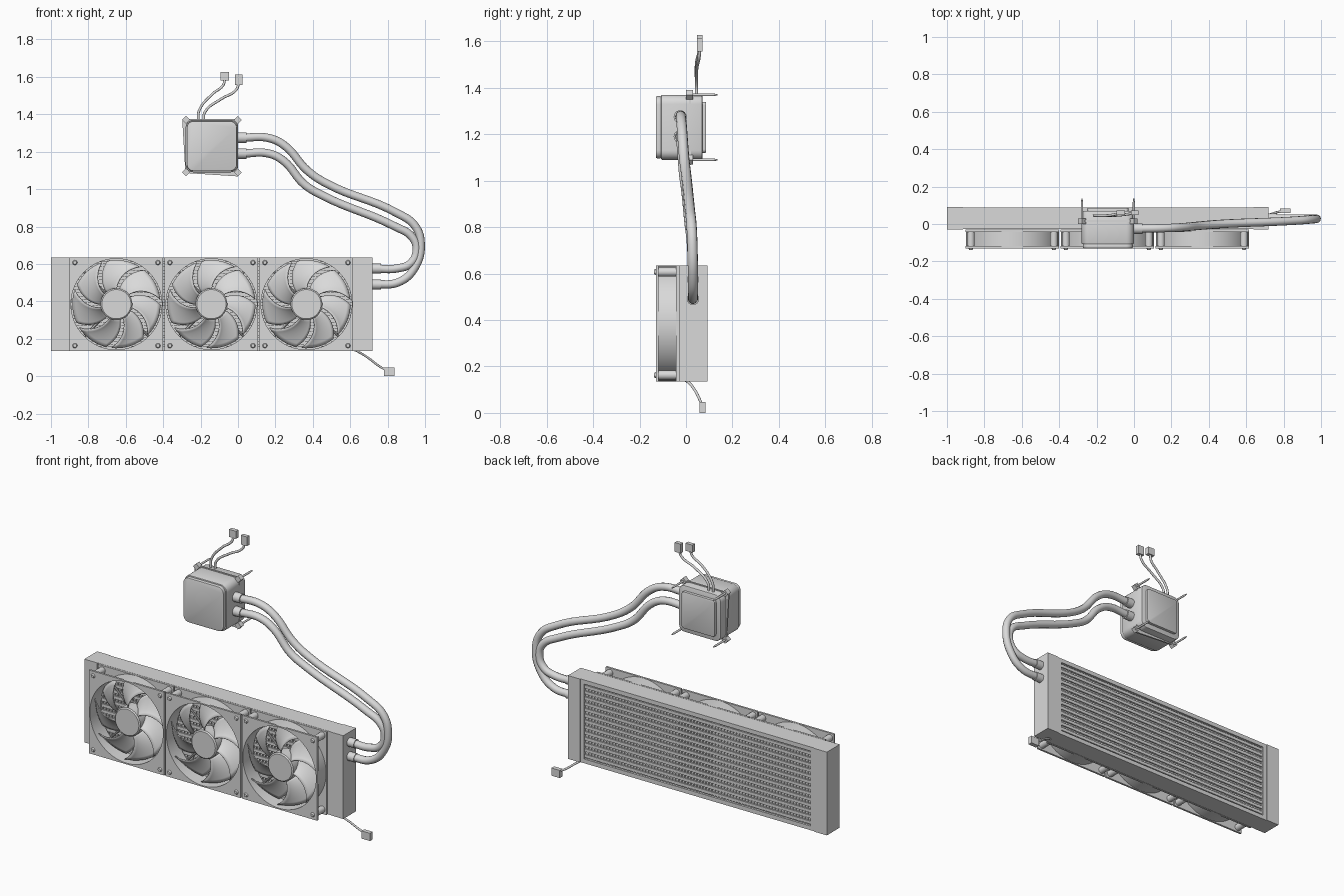
import bpy, bmesh, math
from mathutils import Vector

cube = bpy.data.objects.get("Cube")
if cube:
    bpy.data.objects.remove(cube, do_unlink=True)

grey = bpy.data.materials.new("plain_grey")
grey.use_nodes = True
COLOUR = (0.7, 0.7, 0.7, 1)
grey.diffuse_color = COLOUR
grey.node_tree.nodes["Principled BSDF"].inputs["Base Color"].default_value = COLOUR


def finish(name, bm, smooth=True, recalc=True):
    if recalc:
        bmesh.ops.recalc_face_normals(bm, faces=bm.faces)
    mesh = bpy.data.meshes.new(name)
    bm.to_mesh(mesh)
    bm.free()
    mesh.materials.append(grey)
    obj = bpy.data.objects.new(name, mesh)
    bpy.context.collection.objects.link(obj)
    if smooth:
        bpy.ops.object.select_all(action='DESELECT')
        obj.select_set(True)
        bpy.context.view_layer.objects.active = obj
        bpy.ops.object.shade_smooth_by_angle(angle=math.radians(35))
    return obj


def add_box(bm, x, y, z):
    """Box from three (low, high) ranges."""
    verts = bmesh.ops.create_cube(bm, size=1)["verts"]
    for v in verts:
        v.co = Vector([(a + b) / 2 + c * (b - a) for c, (a, b) in zip(v.co, (x, y, z))])
    return verts


def box(name, x, y, z):
    bm = bmesh.new()
    add_box(bm, x, y, z)
    return finish(name, bm, False)


def add_cyl(bm, start, end, r, sides=24, r2=None):
    a, b = Vector(start), Vector(end)
    axis = b - a
    m = axis.to_track_quat('Z', 'Y').to_matrix().to_4x4()
    m.translation = (a + b) / 2
    bmesh.ops.create_cone(bm, cap_ends=True, segments=sides, radius1=r,
                          radius2=r if r2 is None else r2, depth=axis.length, matrix=m)


def rounded_block(name, x, y, z, radius, edge):
    """Block with rounded corners seen from the front and softened rims."""
    bm = bmesh.new()
    add_box(bm, x, y, z)
    along = [e for e in bm.edges if abs(e.verts[0].co.y - e.verts[1].co.y) > 1e-4]
    bmesh.ops.bevel(bm, geom=along, offset=radius, segments=6, profile=0.5, affect='EDGES')
    rims = [e for e in bm.edges if abs(e.verts[0].co.y - e.verts[1].co.y) < 1e-4]
    bmesh.ops.bevel(bm, geom=rims, offset=edge, segments=2, profile=0.5, affect='EDGES')
    return finish(name, bm)


def tube(name, points, r, resolution=8):
    curve = bpy.data.curves.new(name, 'CURVE')
    curve.dimensions = '3D'
    curve.bevel_depth = r
    curve.bevel_resolution = 4
    curve.resolution_u = resolution
    curve.use_fill_caps = True
    spline = curve.splines.new('BEZIER')
    spline.bezier_points.add(len(points) - 1)
    for bp, p in zip(spline.bezier_points, points):
        bp.co = p
        bp.handle_left_type = bp.handle_right_type = 'AUTO'
    curve.materials.append(grey)
    obj = bpy.data.objects.new(name, curve)
    bpy.context.collection.objects.link(obj)
    bpy.ops.object.select_all(action='DESELECT')
    obj.select_set(True)
    bpy.context.view_layer.objects.active = obj
    bpy.ops.object.convert(target='MESH')
    bpy.ops.object.shade_smooth_by_angle(angle=math.radians(35))


# Radiator: end tanks, rails, recessed core with flat tubes and fins
Z0, Z1 = 0.135, 0.635
box("radiator_tank_right", (-1, -0.915), (-0.03, 0.092), (Z0, Z1))
box("radiator_tank_left", (0.64, 0.72), (-0.03, 0.092), (Z0, Z1))
box("radiator_rail_bottom", (-0.915, 0.64), (-0.028, 0.088), (Z0, Z0 + 0.025))
box("radiator_rail_top", (-0.915, 0.64), (-0.028, 0.088), (Z1 - 0.025, Z1))
for side, x in (("right", -0.915), ("left", 0.615)):
    box("radiator_cheek_" + side, (x, x + 0.025), (-0.028, 0.088), (Z0, Z1))
box("radiator_core", (-0.9, 0.63), (-0.012, 0.074), (Z0 + 0.01, Z1 - 0.01))
bm = bmesh.new()
ROWS = 13
for i in range(ROWS):
    z = Z0 + 0.025 + 0.45 * (i + 0.5) / ROWS
    add_box(bm, (-0.895, 0.62), (-0.022, 0.083), (z - 0.009, z + 0.009))
finish("radiator_tubes", bm, False)
bm = bmesh.new()
for i in range(75):
    x = -0.885 + i * 0.02
    add_box(bm, (x - 0.002, x + 0.002), (-0.019, 0.08), (Z0 + 0.02, Z1 - 0.02))
finish("radiator_fins", bm, False)


# Fans
FAN_Z, HALF, HOLE, SEG = 0.385, 0.25, 0.243, 64
FRONT, BACK = -0.13, -0.03


def add_ring(bm, cx, y0, y1, inner, square):
    """Ring with a round hole; the outside is square or round."""
    loops = []
    for k in range(SEG):
        a = 2 * math.pi * k / SEG
        c, s = math.cos(a), math.sin(a)
        out = HALF / max(abs(c), abs(s)) if square else inner + 0.006
        loops.append([bm.verts.new((cx + r * c, y, FAN_Z + r * s))
                      for r, y in ((inner, y0), (out, y0), (out, y1), (inner, y1))])
    for k in range(SEG):
        p, q = loops[k], loops[(k + 1) % SEG]
        for j in range(4):
            n = (j + 1) % 4
            bm.faces.new((p[j], p[n], q[n], q[j]))


def add_blade(bm, cx, base, nr=8, nt=8):
    rows = []
    for i in range(nr + 1):
        u = i / nr
        r = 0.075 + 0.16 * u
        row = []
        for j in range(nt + 1):
            t = j / nt
            a = base - math.radians(32) * u ** 1.4 + math.radians(40 + 4 * u) * t
            y = -0.118 + 0.064 * t ** 0.8 + 0.008 * u * (1 - t)
            row.append(bm.verts.new((cx + r * math.cos(a), y, FAN_Z + r * math.sin(a))))
        rows.append(row)
    for i in range(nr):
        for j in range(nt):
            bm.faces.new((rows[i][j], rows[i + 1][j], rows[i + 1][j + 1], rows[i][j + 1]))


for label, cx in (("right", -0.65), ("middle", -0.142), ("left", 0.366)):
    bm = bmesh.new()
    add_ring(bm, cx, FRONT, FRONT + 0.012, HOLE, True)
    add_ring(bm, cx, BACK - 0.012, BACK, HOLE, True)
    add_ring(bm, cx, FRONT + 0.002, BACK - 0.002, HOLE, False)
    finish("fan_frame_" + label, bm)

    bm = bmesh.new()
    for sx in (-1, 1):
        for sz in (-1, 1):
            x, z = cx + sx * 0.222, FAN_Z + sz * 0.222
            add_cyl(bm, (x, FRONT + 0.01, z), (x, BACK - 0.01, z), 0.02)
            add_cyl(bm, (x, FRONT, z), (x, FRONT - 0.008, z), 0.013, 16, 0.009)
    finish("fan_posts_and_screws_" + label, bm)

    bm = bmesh.new()
    add_cyl(bm, (cx, -0.045, FAN_Z), (cx, -0.118, FAN_Z), 0.085, 48)
    add_cyl(bm, (cx, -0.118, FAN_Z), (cx, -0.124, FAN_Z), 0.085, 48, 0.078)
    finish("fan_hub_" + label, bm)

    bm = bmesh.new()
    for k in range(7):
        add_blade(bm, cx, math.radians(90) + 2 * math.pi * k / 7)
    blades = finish("fan_blades_" + label, bm)
    solid = blades.modifiers.new("thickness", 'SOLIDIFY')
    solid.thickness = 0.005
    solid.offset = 0

    bm = bmesh.new()
    for k in range(4):
        a = math.radians(45 + 90 * k)
        c, s = math.cos(a), math.sin(a)
        add_cyl(bm, (cx + 0.06 * c, -0.038, FAN_Z + 0.06 * s),
                (cx + 0.245 * c, -0.038, FAN_Z + 0.245 * s), 0.006, 8)
    finish("fan_struts_" + label, bm)

# Pump block
PX0, PX1, PZ0, PZ1 = -0.28, 0.0, 1.09, 1.37
rounded_block("pump_body", (PX0, PX1), (-0.108, 0.07), (PZ0, PZ1), 0.04, 0.006)
rounded_block("pump_front_cap", (PX0 + 0.006, PX1 - 0.006), (-0.13, -0.105),
              (PZ0 + 0.006, PZ1 - 0.006), 0.036, 0.006)
rounded_block("pump_cold_plate", (PX0 + 0.03, PX1 - 0.03), (0.06, 0.086),
              (PZ0 + 0.03, PZ1 - 0.03), 0.015, 0.003)

# Mounting bracket around the pump, with corner nuts and pins
bm = bmesh.new()
outline = [(-0.298, 1.372), (-0.282, 1.1), (-0.262, 1.085), (0.0, 1.068),
           (0.015, 1.085), (0.0, 1.11), (0.0, 1.36), (-0.02, 1.374), (-0.26, 1.374)]
face = bm.faces.new([bm.verts.new((x, 0.012, z)) for x, z in outline])
pushed = bmesh.ops.extrude_face_region(bm, geom=[face])["geom"]
bmesh.ops.translate(bm, vec=(0, 0.01, 0), verts=[v for v in pushed if isinstance(v, bmesh.types.BMVert)])
finish("pump_bracket", bm, False)
bm = bmesh.new()
for x in (PX0 + 0.002, PX1 - 0.001):
    for z in (PZ0, PZ1):
        add_cyl(bm, (x, 0.0, z), (x, 0.03, z), 0.021, 4)
        add_cyl(bm, (x, 0.02, z), (x, 0.115, z), 0.006, 12)
        add_cyl(bm, (x, 0.115, z), (x, 0.136, z), 0.006, 12, 0.003)
finish("pump_mount_pins", bm)

# Hoses with end fittings
bm = bmesh.new()
for z in (1.275, 1.19):
    add_cyl(bm, (-0.02, -0.025, z), (0.045, -0.025, z), 0.028)
for z in (0.575, 0.49):
    add_cyl(bm, (0.71, 0.03, z), (0.765, 0.03, z), 0.026)
finish("hose_fittings", bm)
tube("hose_outer", [(0.02, -0.025, 1.275), (0.165, -0.022, 1.273), (0.25, -0.018, 1.232),
                    (0.37, -0.008, 1.1), (0.47, 0.0, 1.032), (0.85, 0.017, 0.872),
                    (0.945, 0.024, 0.805), (0.977, 0.028, 0.71), (0.945, 0.03, 0.58),
                    (0.86, 0.03, 0.503), (0.73, 0.03, 0.49)], 0.022)
tube("hose_inner", [(0.02, -0.025, 1.19), (0.165, -0.022, 1.19), (0.245, -0.018, 1.15),
                    (0.355, -0.008, 1.025), (0.45, 0.0, 0.967), (0.84, 0.017, 0.8),
                    (0.93, 0.024, 0.745), (0.955, 0.028, 0.68), (0.925, 0.03, 0.605),
                    (0.85, 0.03, 0.576), (0.73, 0.03, 0.575)], 0.022)

# Cables and plugs
tube("pump_cable_right", [(-0.213, 0.045, 1.36), (-0.208, 0.045, 1.42), (-0.135, 0.046, 1.51),
                          (-0.08, 0.056, 1.555), (-0.07, 0.06, 1.59)], 0.007, 5)
tube("pump_cable_left", [(-0.183, 0.045, 1.36), (-0.178, 0.045, 1.41), (-0.09, 0.046, 1.482),
                         (-0.01, 0.056, 1.53), (0.005, 0.06, 1.57)], 0.007, 5)
tube("fan_cable", [(0.61, -0.01, 0.145), (0.64, 0.01, 0.132), (0.7, 0.04, 0.095),
                   (0.76, 0.062, 0.05), (0.8, 0.07, 0.03)], 0.006, 5)
box("pump_plug_right", (-0.093, -0.047), (0.048, 0.072), (1.582, 1.627))
box("pump_plug_left", (-0.015, 0.025), (0.048, 0.072), (1.557, 1.612))
box("fan_plug", (0.78, 0.836), (0.058, 0.084), (0.0, 0.046))
